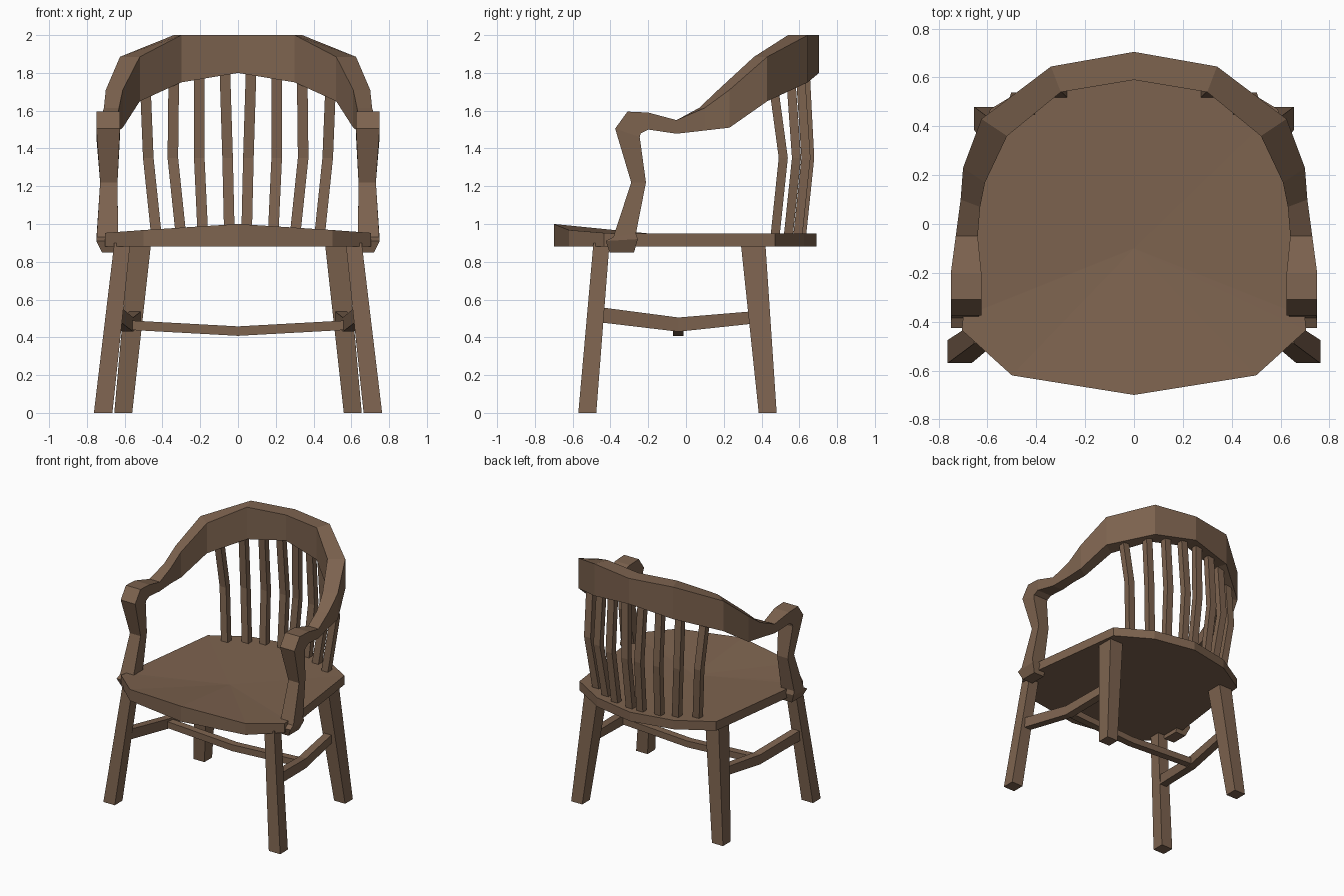
import bpy, bmesh
from mathutils import Vector

if "Cube" in bpy.data.objects:
    bpy.data.objects.remove(bpy.data.objects["Cube"])

wood = bpy.data.materials.new("brown wood")
wood.diffuse_color = (0.205, 0.125, 0.078, 1)
wood.use_nodes = True
wood.node_tree.nodes["Principled BSDF"].inputs["Base Color"].default_value = wood.diffuse_color


def make(name, verts, faces, mirror=False):
    """Flat-shaded wooden mesh, optionally mirrored across x = 0."""
    me = bpy.data.meshes.new(name)
    bm = bmesh.new()
    vs = [bm.verts.new(v) for v in verts]
    for f in faces:
        bm.faces.new([vs[i] for i in f])
    bmesh.ops.recalc_face_normals(bm, faces=bm.faces)
    bm.to_mesh(me)
    bm.free()
    me.materials.append(wood)
    ob = bpy.data.objects.new(name, me)
    bpy.context.collection.objects.link(ob)
    if mirror:
        m = ob.modifiers.new("mirror", 'MIRROR')
        m.use_clip = True
        m.merge_threshold = 0.001
    return ob


def loft(name, rings, mirror=False, cap_start=True):
    """Skin four-cornered rings into a bar."""
    verts = [v for r in rings for v in r]
    faces = []
    for i in range(len(rings) - 1):
        for k in range(4):
            j = (k + 1) % 4
            faces.append((4*i + k, 4*i + j, 4*i + 4 + j, 4*i + 4 + k))
    if cap_start:
        faces.append((3, 2, 1, 0))
    n = 4 * (len(rings) - 1)
    faces.append((n, n + 1, n + 2, n + 3))
    return make(name, verts, faces, mirror)


def rect(x0, x1, y0, y1, z):
    return [(x0, y0, z), (x1, y0, z), (x1, y1, z), (x0, y1, z)]


# Seat: shield outline, front edge raised, shallow dip to a centre point
half = [(0.50, -0.62, 0.968), (0.705, -0.435, 0.953), (0.70, -0.38, 0.95),
        (0.59, 0.47, 0.95), (0.33, 0.625, 0.95)]
outline = ([(0, -0.70, 1.0)] + half + [(0, 0.69, 0.95)]
           + [(-x, y, z) for x, y, z in reversed(half)])
n = len(outline)
verts = outline + [(x, y, 0.88) for x, y, z in outline] + [(0, -0.1, 0.94)]
faces = [(i, (i + 1) % n, n + (i + 1) % n, n + i) for i in range(n)]
faces += [(i, (i + 1) % n, 2 * n) for i in range(n)]
faces.append(tuple(range(n, 2 * n)))
make("seat", verts, faces)

# Splayed legs
loft("front_legs", [rect(0.665, 0.763, -0.57, -0.475, 0),
                    rect(0.57, 0.655, -0.49, -0.405, 0.90)], True)
loft("back_legs", [rect(0.56, 0.655, 0.385, 0.48, 0),
                   rect(0.46, 0.575, 0.29, 0.42, 0.90)], True)


# Side stretchers between front and back legs, sagging in the middle
def side_ring(x, y, z0, z1, w=0.03):
    return [(x - w, y, z0), (x + w, y, z0), (x + w, y, z1), (x - w, y, z1)]


loft("side_stretchers", [side_ring(0.65, -0.46, 0.48, 0.56),
                         side_ring(0.585, -0.04, 0.43, 0.505),
                         side_ring(0.54, 0.38, 0.475, 0.54)], True)


# Cross stretcher
def cross_ring(x, z0, z1):
    return [(x, -0.068, z0), (x, -0.012, z0), (x, -0.012, z1), (x, -0.068, z1)]


loft("cross_stretcher", [cross_ring(0, 0.408, 0.458),
                         cross_ring(0.585, 0.44, 0.49)], True, cap_start=False)


# Top rail, arms and arm posts as one bent bar
def rail(outer, inner, z0, z1):
    return [(*outer, z1), (*outer, z0), (*inner, z0), (*inner, z1)]


def arm(xo, xi, top, low):  # (y, z) of the outside and inside of the bend
    return [(xo, *top), (xo, *low), (xi, *low), (xi, *top)]


loft("back_rail_and_arms", [
    rail((0, 0.705), (0, 0.59), 1.80, 2.0),
    rail((0.34, 0.645), (0.30, 0.54), 1.75, 2.0),
    rail((0.625, 0.43), (0.52, 0.36), 1.65, 1.885),
    rail((0.70, 0.23), (0.61, 0.17), 1.51, 1.71),
    rail((0.71, 0.10), (0.63, 0.07), 1.495, 1.615),
    arm(0.73, 0.64, (-0.05, 1.55), (-0.05, 1.478)),
    arm(0.75, 0.625, (-0.20, 1.59), (-0.20, 1.50)),
    arm(0.75, 0.625, (-0.31, 1.595), (-0.24, 1.48)),
    arm(0.75, 0.625, (-0.375, 1.505), (-0.245, 1.46)),
    arm(0.73, 0.638, (-0.29, 1.22), (-0.212, 1.22)),
    arm(0.748, 0.635, (-0.385, 0.93), (-0.265, 0.95)),
    arm(0.75, 0.63, (-0.425, 0.91), (-0.255, 0.92)),
    arm(0.72, 0.63, (-0.405, 0.85), (-0.275, 0.85)),
], True, cap_start=False)

# Back slats, slightly bowed: (bottom x, mid x, top x, bottom y, top y, top z)
slats = [(0.045, 0.055, 0.07, 0.61, 0.63, 1.83), (0.185, 0.205, 0.205, 0.59, 0.605, 1.80),
         (0.30, 0.345, 0.34, 0.54, 0.555, 1.77), (0.43, 0.475, 0.49, 0.47, 0.465, 1.72)]
for i, (xb, xm, xt, yb, yt, zt) in enumerate(slats):
    w, d = 0.028, 0.024
    loft(f"back_slats_{i + 1}", [
        rect(xb - w, xb + w, yb - d, yb + d, 0.92),
        rect(xm - w, xm + w, yb + 0.045 - d, yb + 0.045 + d, 1.35),
        rect(xt - w, xt + w, yt - d, yt + d, zt)], True)
